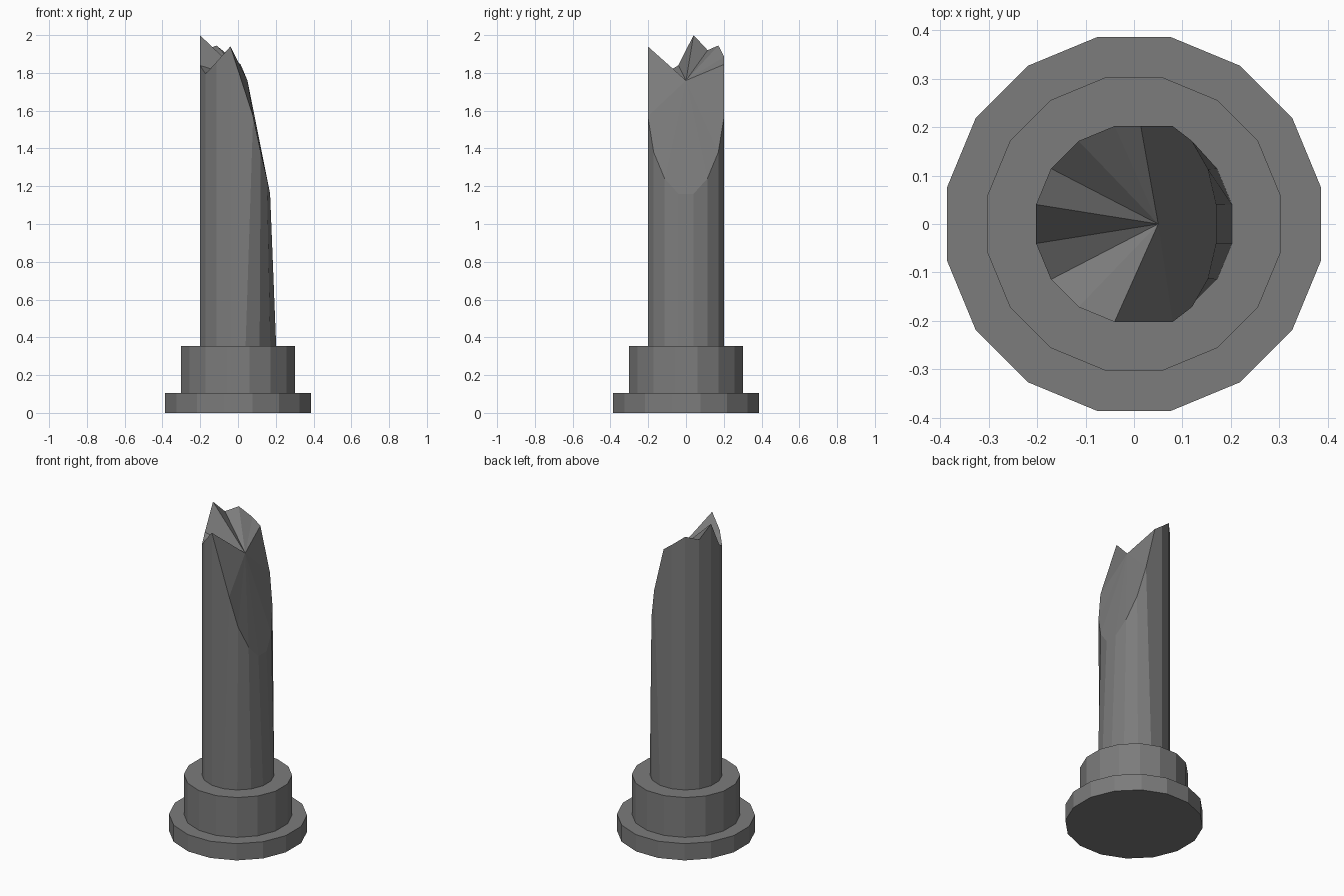
import bpy
import bmesh
from math import sin, cos, radians

SIDES = 16

cube = bpy.data.objects.get("Cube")
if cube:
    bpy.data.objects.remove(cube)

grey = bpy.data.materials.new("dark grey stone")
grey.use_nodes = True
colour = (0.2, 0.2, 0.2, 1)
grey.diffuse_color = colour
grey.node_tree.nodes["Principled BSDF"].inputs["Base Color"].default_value = colour


def ring(radius, z):
    """Points of a sixteen-sided ring with flats facing the axes."""
    angles = [radians((i + 0.5) * 360 / SIDES) for i in range(SIDES)]
    return [(radius * cos(a), radius * sin(a), z) for a in angles]


def add_verts(bm, points):
    return [bm.verts.new(p) for p in points]


def finish(bm, name):
    bmesh.ops.recalc_face_normals(bm, faces=bm.faces)
    mesh = bpy.data.meshes.new(name)
    bm.to_mesh(mesh)
    bm.free()
    mesh.materials.append(grey)
    obj = bpy.data.objects.new(name, mesh)
    bpy.context.scene.collection.objects.link(obj)
    return obj


def disc(name, radius, bottom, top):
    bm = bmesh.new()
    low = add_verts(bm, ring(radius, bottom))
    high = add_verts(bm, ring(radius, top))
    bm.faces.new(low)
    bm.faces.new(high)
    for i in range(SIDES):
        j = (i + 1) % SIDES
        bm.faces.new((low[i], low[j], high[j], high[i]))
    return finish(bm, name)


# Stepped base
disc("base_plinth", 0.393, 0, 0.105)
disc("base_collar", 0.308, 0.105, 0.355)

# Broken column shaft: long slanted break on +x, jagged rim on the other side
RADIUS = 0.206
slant = [(0.17, 0.04, 1.16), (0.153, 0.113, 1.24), (0.12, 0.171, 1.38), (0.08, 0.202, 1.57)]
jagged = [1.885, 1.945, 1.92, 2.0, 1.84, 1.795, 1.857, 1.94]
rim = list(slant)
for (x, y, _), z in zip(ring(RADIUS, 0)[4:12], jagged):
    rim.append((x, y, z))
rim += [(x, -y, z) for x, y, z in reversed(slant)]

bm = bmesh.new()
foot = add_verts(bm, ring(RADIUS, 0.355))
top = add_verts(bm, rim)
chip = bm.verts.new((0.014, 0.202, 1.845))
core = bm.verts.new((0.05, 0, 1.76))
for i in range(SIDES):
    j = (i + 1) % SIDES
    edge = [top[j], chip, top[i]] if i == 3 else [top[j], top[i]]
    bm.faces.new([foot[i], foot[j]] + edge)
    # Fan of fracture facets meeting at the core
    for a, b in zip(edge, edge[1:]):
        bm.faces.new((b, a, core))
finish(bm, "broken_shaft")
